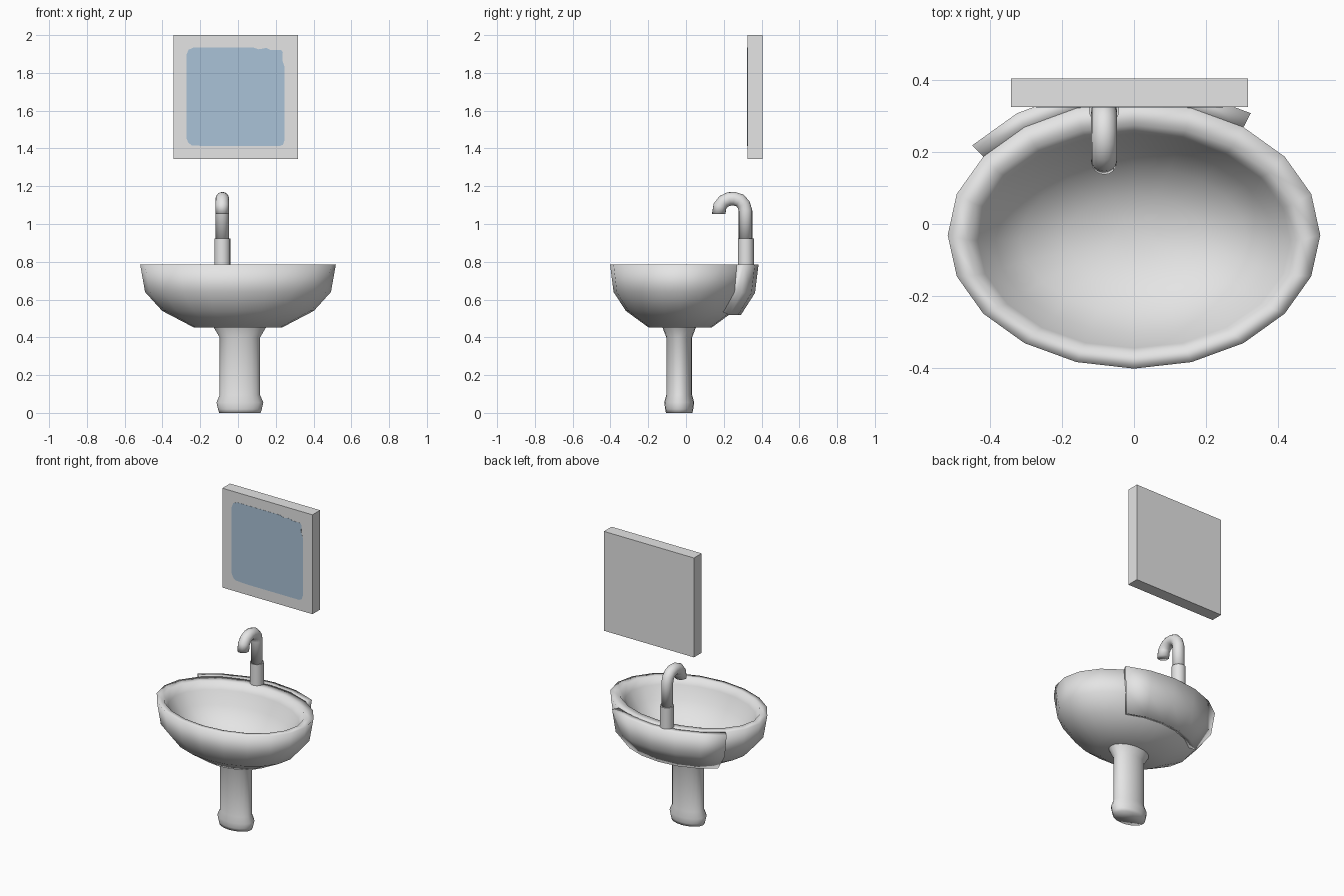
import bpy, bmesh, math
from mathutils import Vector

if "Cube" in bpy.data.objects:
    bpy.data.objects.remove(bpy.data.objects["Cube"])


def material(name, rgb):
    m = bpy.data.materials.new(name)
    m.diffuse_color = (*rgb, 1)
    m.use_nodes = True
    m.node_tree.nodes["Principled BSDF"].inputs["Base Color"].default_value = m.diffuse_color
    return m


GREY = material("porcelain_grey", (0.78, 0.78, 0.78))
BLUE = material("mirror_blue", (0.40, 0.54, 0.68))


def loft(name, rings, mat, angle=None):
    """Skin closed rings of points and cap both ends."""
    bm = bmesh.new()
    rows = [[bm.verts.new(p) for p in r] for r in rings]
    n = len(rows[0])
    for a, b in zip(rows, rows[1:]):
        for i in range(n):
            j = (i + 1) % n
            bm.faces.new((a[i], a[j], b[j], b[i]))
    bm.faces.new(rows[0][::-1])
    bm.faces.new(rows[-1])
    bmesh.ops.recalc_face_normals(bm, faces=bm.faces)
    me = bpy.data.meshes.new(name)
    bm.to_mesh(me)
    bm.free()
    me.materials.append(mat)
    ob = bpy.data.objects.new(name, me)
    bpy.context.collection.objects.link(ob)
    if angle:
        bpy.ops.object.select_all(action='DESELECT')
        ob.select_set(True)
        bpy.context.view_layer.objects.active = ob
        bpy.ops.object.shade_smooth_by_angle(angle=math.radians(angle))
    return ob


def ellipse(cx, cy, z, rx, ry, n=20):
    return [(cx + rx * math.cos(2 * math.pi * i / n),
             cy + ry * math.sin(2 * math.pi * i / n), z) for i in range(n)]


# Basin: outside wall up to the rim, then the bowl, set forward to leave a tap deck
RX, RY, CY = 0.518, 0.371, -0.031
outside = [(0.45, 0.452), (0.775, 0.54), (0.95, 0.64), (1.0, 0.785)]
inside = [(0.465, -0.363, 0.275, 0.785), (0.435, -0.345, 0.252, 0.74),
          (0.385, -0.305, 0.215, 0.66), (0.315, -0.245, 0.16, 0.585),
          (0.19, -0.16, 0.08, 0.53), (0.07, -0.08, 0.0, 0.51)]
rings = [ellipse(0, CY, z, RX * s, RY * s) for s, z in outside]
rings += [ellipse(0, (f + b) / 2, z, rx, (b - f) / 2) for rx, f, b, z in inside]
loft("basin", rings, GREY, 110)

# Raised shell wrapped round the back of the basin
section = [(1.0, -0.004, 0.785), (1.0, 0.044, 0.785), (0.95, 0.044, 0.635),
           (0.775, 0.033, 0.517), (0.765, -0.004, 0.535)]
shell = []
for k in range(6):
    a = math.radians(54 + 18 * k)
    nrm = Vector((math.cos(a) / RX, math.sin(a) / RY, 0)).normalized()
    shell.append([Vector((RX * s * math.cos(a), CY + RY * s * math.sin(a), z)) + nrm * d
                  for s, d, z in section])
loft("back_shell", shell, GREY, 100)

# Pedestal
foot = [(0.110, 0), (0.116, 0.02), (0.124, 0.055), (0.107, 0.095),
        (0.107, 0.40), (0.14, 0.455)]
loft("pedestal", [ellipse(0.01, -0.036, z, r, r * 0.64) for r, z in foot], GREY, 100)

# Tap: base collar and curved spout
TX = -0.083
loft("tap_base", [ellipse(TX, 0.317, z, 0.042, 0.042) for z in (0.77, 0.924)], GREY, 40)
path = [(0.315, 0.92), (0.315, 1.07), (0.305, 1.103), (0.285, 1.125), (0.255, 1.134),
        (0.23, 1.133), (0.20, 1.12), (0.18, 1.095), (0.173, 1.053)]
rings = []
for i, (y, z) in enumerate(path):
    p, q = path[max(i - 1, 0)], path[min(i + 1, len(path) - 1)]
    t = Vector((0, q[0] - p[0], q[1] - p[1])).normalized()
    if i == len(path) - 1:
        t = Vector((0, 0, -1))
    side = Vector((1, 0, 0))
    up = t.cross(side)
    rings.append([Vector((TX, y, z)) + 0.036 * (math.cos(a) * side + math.sin(a) * up)
                  for a in (2 * math.pi * j / 16 for j in range(16))])
loft("tap_spout", rings, GREY, 100)

# Mirror frame
x0, x1, z0, z1 = -0.342, 0.317, 1.343, 2.0
loft("mirror_frame", [[(x0, y, z0), (x1, y, z0), (x1, y, z1), (x0, y, z1)]
                      for y in (0.325, 0.405)], GREY)

# Mirror glass: thin plate with rounded, slightly uneven corners
glass = [(-0.245, 1.416), (-0.15, 1.412), (0.22, 1.412), (0.238, 1.42), (0.247, 1.445),
         (0.247, 1.83), (0.235, 1.865), (0.237, 1.91), (0.228, 1.922), (0.17, 1.922),
         (0.15, 1.932), (0.11, 1.925), (0.08, 1.935), (-0.235, 1.935), (-0.262, 1.922),
         (-0.273, 1.895), (-0.273, 1.455), (-0.264, 1.432)]
loft("mirror_glass", [[(x, y, z) for x, z in glass] for y in (0.324, 0.326)], BLUE)
